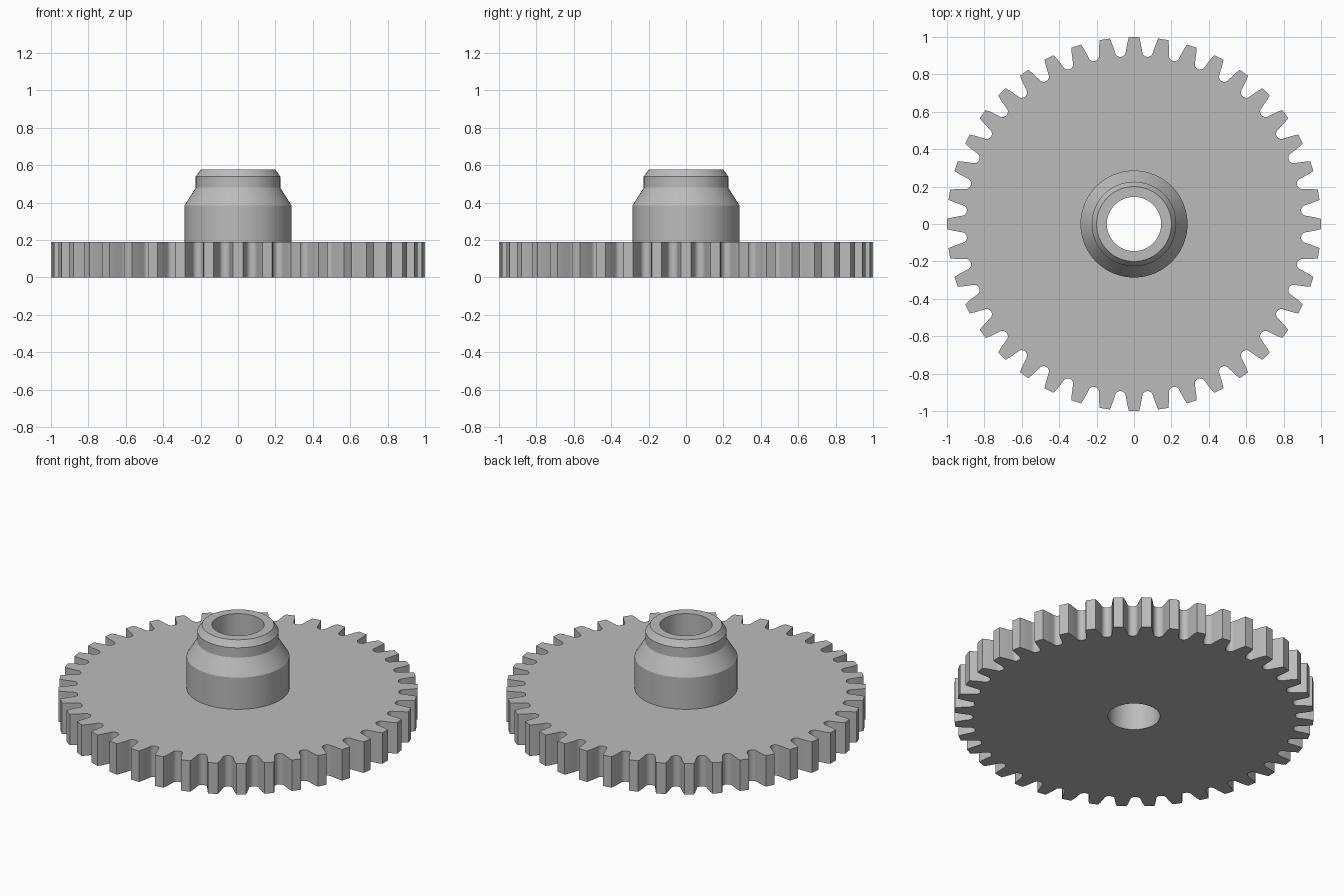
import bpy, bmesh, math
from math import sin, cos, pi

if "Cube" in bpy.data.objects:
    bpy.data.objects.remove(bpy.data.objects["Cube"])

TEETH = 40
GEAR_H, HUB_R, BORE_R = 0.19, 0.286, 0.145

steel = bpy.data.materials.new("grey_steel")
steel.use_nodes = True
GREY = (0.5, 0.5, 0.5, 1)
steel.diffuse_color = GREY
steel.node_tree.nodes["Principled BSDF"].inputs["Base Color"].default_value = GREY


def ring(polar, z):
    """Turn (radius, angle) pairs into points at one height."""
    return [(r * cos(a), r * sin(a), z) for r, a in polar]


def loft(name, rings, angle):
    """Skin a stack of rings with equal point counts."""
    bm = bmesh.new()
    loops = [[bm.verts.new(p) for p in pts] for pts in rings]
    n = len(loops[0])
    for a, b in zip(loops, loops[1:]):
        for i in range(n):
            j = (i + 1) % n
            bm.faces.new((a[i], a[j], b[j], b[i]))
    mesh = bpy.data.meshes.new(name)
    bm.to_mesh(mesh)
    bm.free()
    mesh.materials.append(steel)
    obj = bpy.data.objects.new(name, mesh)
    bpy.context.collection.objects.link(obj)
    bpy.ops.object.select_all(action="DESELECT")
    obj.select_set(True)
    bpy.context.view_layer.objects.active = obj
    bpy.ops.object.shade_smooth_by_angle(angle=math.radians(angle))
    return obj


# Half a tooth, from the tip down the flank and round the gap
half_pitch = pi / TEETH
half = [(1.0, 0.027), (0.975, 0.035), (0.95, 0.041)]
for k in range(5):
    t = k / 4 * pi / 2
    half.append((0.922 - 0.026 * sin(t), half_pitch - 0.031 * cos(t)))
tooth = [(r, -a) for r, a in reversed(half)] + half[:-1]
outline = [(r, a + 2 * half_pitch * i) for i in range(TEETH) for r, a in tooth]

# Toothed disc, open where the hub and bore meet it
loft("gear_disc", [
    ring([(BORE_R, a) for r, a in outline], 0),
    ring(outline, 0),
    ring(outline, GEAR_H),
    ring([(HUB_R - 0.002, a) for r, a in outline], GEAR_H),
], 25)

# Stepped hub with its bore running right through the disc
profile = [(HUB_R, GEAR_H), (HUB_R, 0.385), (0.226, 0.48), (0.226, 0.54),
           (0.2, 0.577), (BORE_R, 0.577), (BORE_R, 0)]
SEG = 80
loft("hub", [ring([(r, 2 * pi * i / SEG) for i in range(SEG)], z)
             for r, z in profile], 25)
